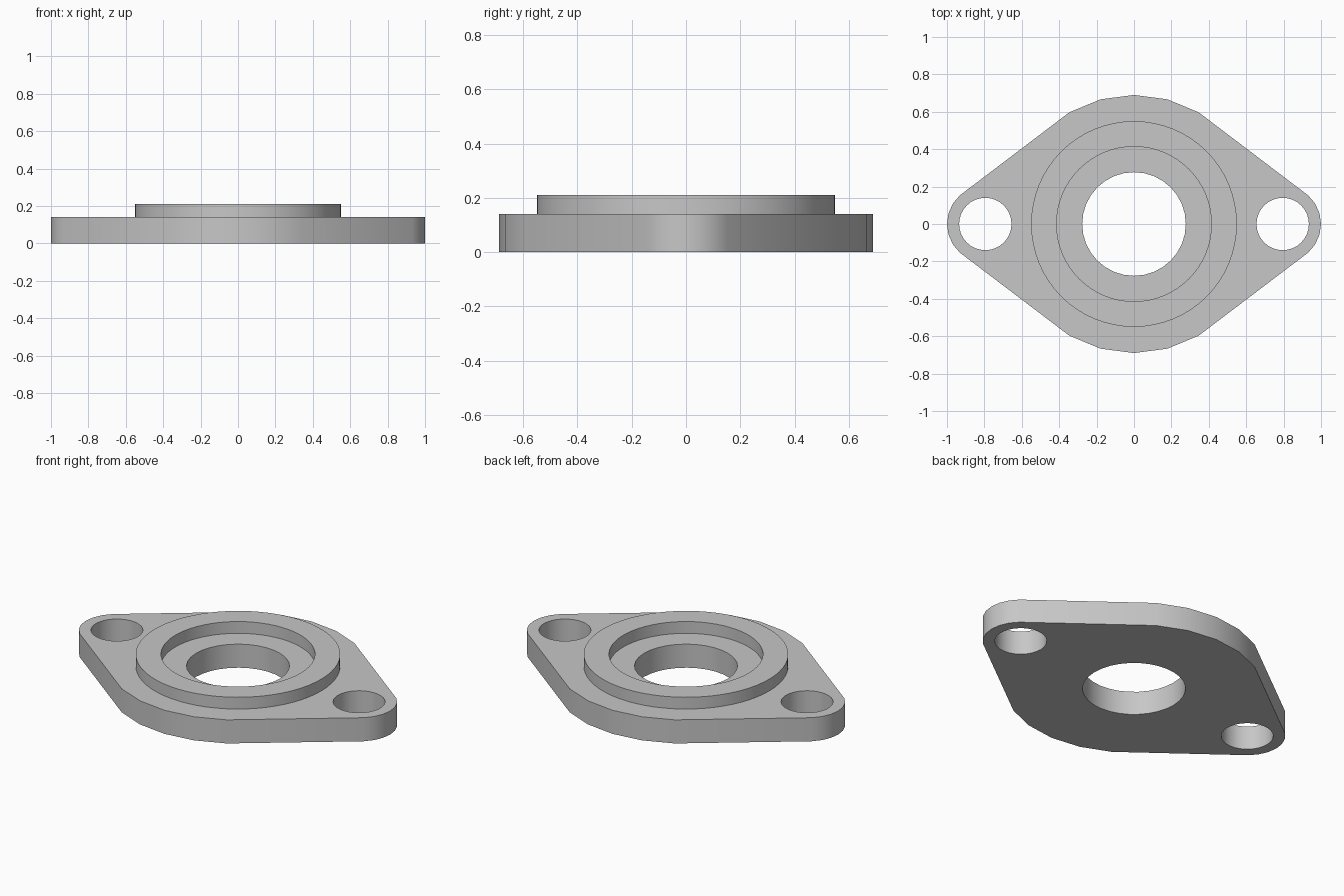
import bpy
import bmesh
import math

cube = bpy.data.objects.get("Cube")
if cube:
    bpy.data.objects.remove(cube, do_unlink=True)

# Single grey material
GREY = (0.57, 0.57, 0.57, 1.0)
metal = bpy.data.materials.new("plain grey")
metal.use_nodes = True
metal.diffuse_color = GREY
metal.node_tree.nodes["Principled BSDF"].inputs["Base Color"].default_value = GREY

PLATE_TOP, RING_TOP = 0.14, 0.21
BOLT_X = 0.795


def arc(cx, radius, start, end, steps):
    """Points along an arc centred on the x axis, angles in degrees."""
    angles = [math.radians(start + (end - start) * i / steps) for i in range(steps + 1)]
    return [(cx + radius * math.cos(a), radius * math.sin(a)) for a in angles]


def circle(cx, radius, sides):
    return arc(cx, radius, 0, 360, sides)[:-1]


def solid(name, loops, bottom, top):
    """Extrude an outline with holes into a solid."""
    bm = bmesh.new()
    for loop in loops:
        verts = [bm.verts.new((x, y, bottom)) for x, y in loop]
        for a, b in zip(verts, verts[1:] + verts[:1]):
            bm.edges.new((a, b))
    bmesh.ops.triangle_fill(bm, edges=bm.edges[:], use_beauty=True, use_dissolve=False)
    result = bmesh.ops.extrude_face_region(bm, geom=bm.faces[:], use_keep_orig=True)
    raised = [g for g in result["geom"] if isinstance(g, bmesh.types.BMVert)]
    bmesh.ops.translate(bm, verts=raised, vec=(0, 0, top - bottom))
    bmesh.ops.recalc_face_normals(bm, faces=bm.faces[:])
    mesh = bpy.data.meshes.new(name)
    bm.to_mesh(mesh)
    bm.free()
    mesh.materials.append(metal)
    obj = bpy.data.objects.new(name, mesh)
    bpy.context.collection.objects.link(obj)
    bpy.ops.object.select_all(action="DESELECT")
    obj.select_set(True)
    bpy.context.view_layer.objects.active = obj
    bpy.ops.object.shade_smooth_by_angle(angle=math.radians(30))
    return obj


# Flange plate: wide faceted arcs front and back, rounded ears left and right
outline = (arc(BOLT_X, 0.205, -48, 48, 6) + arc(0, 0.69, 60, 120, 4)
           + arc(-BOLT_X, 0.205, 132, 228, 6) + arc(0, 0.69, 240, 300, 4))
solid("flange_plate",
      [outline, circle(0, 0.277, 32), circle(BOLT_X, 0.14, 32), circle(-BOLT_X, 0.14, 32)],
      0, PLATE_TOP)

# Raised collar around the bore
solid("raised_collar", [circle(0, 0.55, 64), circle(0, 0.414, 64)], PLATE_TOP, RING_TOP)
